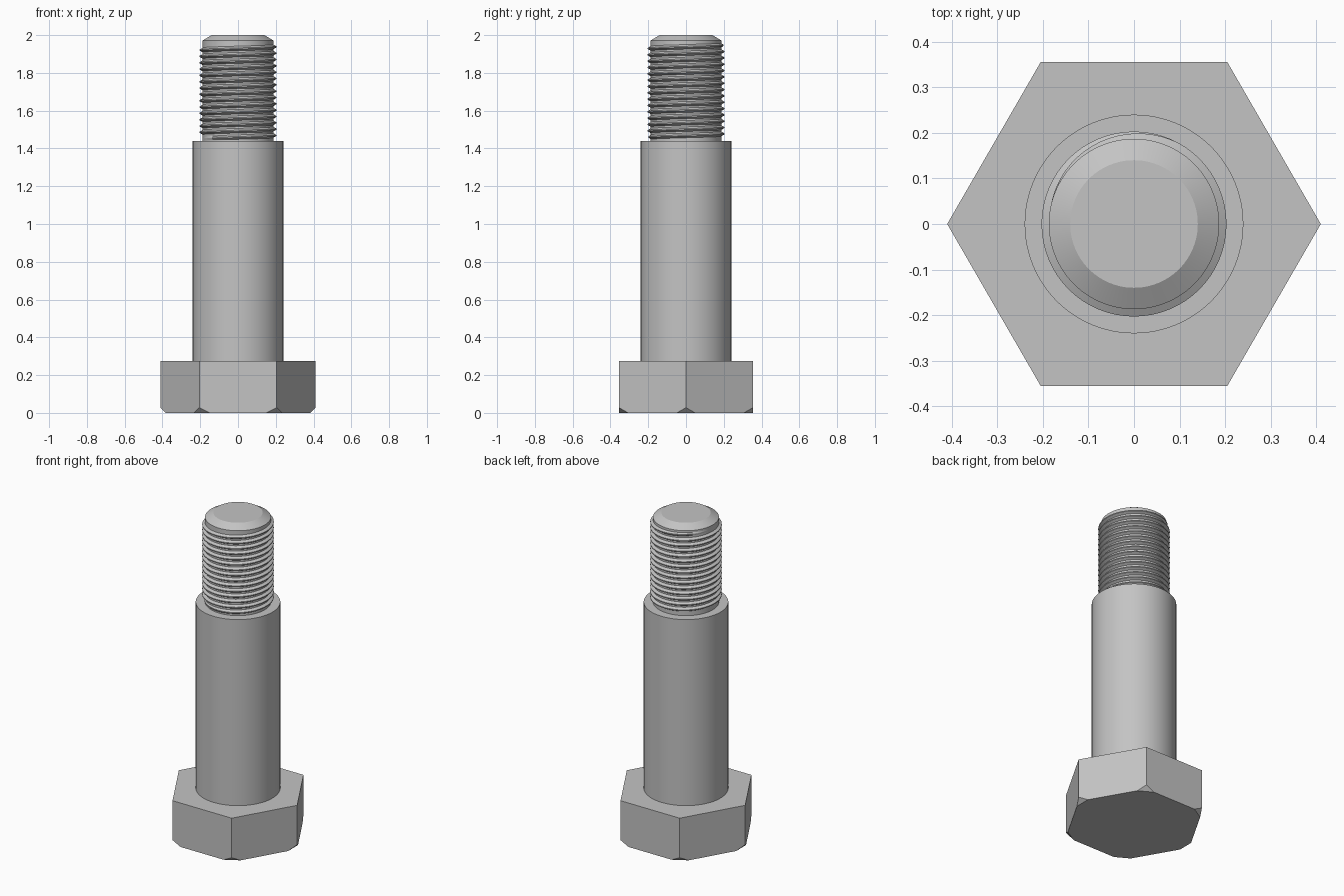
import bpy
import bmesh
from math import cos, sin, pi, radians
from mathutils import Vector

default = bpy.data.objects.get("Cube")
if default:
    bpy.data.objects.remove(default, do_unlink=True)

steel = bpy.data.materials.new("steel grey")
steel.use_nodes = True
GREY = (0.55, 0.55, 0.55, 1)
steel.diffuse_color = GREY
steel.node_tree.nodes["Principled BSDF"].inputs["Base Color"].default_value = GREY


def finish(name, bm, smooth=True):
    """Turn a bmesh into a named steel object."""
    bmesh.ops.recalc_face_normals(bm, faces=bm.faces)
    mesh = bpy.data.meshes.new(name)
    bm.to_mesh(mesh)
    bm.free()
    mesh.materials.append(steel)
    obj = bpy.data.objects.new(name, mesh)
    bpy.context.collection.objects.link(obj)
    if smooth:
        bpy.ops.object.select_all(action="DESELECT")
        obj.select_set(True)
        bpy.context.view_layer.objects.active = obj
        bpy.ops.object.shade_smooth_by_angle(angle=radians(25))
    return obj


def turned(name, profile, sides=96):
    """Capped solid of revolution from (radius, height) points."""
    bm = bmesh.new()
    rings = [[bm.verts.new((r * cos(2 * pi * i / sides), r * sin(2 * pi * i / sides), z))
              for i in range(sides)] for r, z in profile]
    for low, high in zip(rings, rings[1:]):
        for i in range(sides):
            j = (i + 1) % sides
            bm.faces.new((low[i], low[j], high[j], high[i]))
    bm.faces.new(rings[0])
    bm.faces.new(rings[-1])
    return finish(name, bm)


# Hexagonal head, with the lower corners cut off
HEAD_R, HEAD_H, CUT = 0.41, 0.275, 0.028
bm = bmesh.new()
base = bm.faces.new([bm.verts.new((HEAD_R * cos(k * pi / 3), HEAD_R * sin(k * pi / 3), 0))
                     for k in range(6)])
top = bmesh.ops.extrude_face_region(bm, geom=[base])["geom"]
bmesh.ops.translate(bm, vec=(0, 0, HEAD_H),
                    verts=[v for v in top if isinstance(v, bmesh.types.BMVert)])
for k in range(6):
    out = Vector((cos(k * pi / 3), sin(k * pi / 3), 0))
    cut = bmesh.ops.bisect_plane(bm, geom=bm.verts[:] + bm.edges[:] + bm.faces[:],
                                 plane_co=out * (HEAD_R - CUT),
                                 plane_no=out - Vector((0, 0, 1)), clear_outer=True)
    rim = [e for e in cut["geom_cut"] if isinstance(e, bmesh.types.BMEdge)]
    bmesh.ops.holes_fill(bm, edges=rim, sides=0)
finish("hex_head", bm, smooth=False)

# Plain shank and the threaded core with its chamfered tip
turned("shank", [(0.24, HEAD_H), (0.24, 1.44)])
turned("thread_core", [(0.187, 1.44), (0.187, 1.972), (0.14, 2.0)])

# Helical thread ridge, fading into the core at both ends
TURNS, STEPS, START, PITCH = 15, 64, 1.452, 0.0335
ROOT, CREST = 0.184, 0.203
FADE = STEPS // 3
bm = bmesh.new()
previous = None
total = TURNS * STEPS
for i in range(total + 1):
    angle = pi + 2 * pi * i / STEPS
    z = START + PITCH * i / STEPS
    height = min(1, i / FADE, (total - i) / FADE)
    crest = ROOT + 0.001 + (CREST - ROOT - 0.001) * height
    section = [bm.verts.new((r * cos(angle), r * sin(angle), max(z + dz, 1.44)))
               for r, dz in ((ROOT, -0.014), (crest, -0.003), (crest, 0.003), (ROOT, 0.014))]
    if previous:
        for j in range(4):
            n = (j + 1) % 4
            bm.faces.new((previous[j], previous[n], section[n], section[j]))
    else:
        bm.faces.new(section)
    previous = section
bm.faces.new(previous)
finish("thread", bm)
